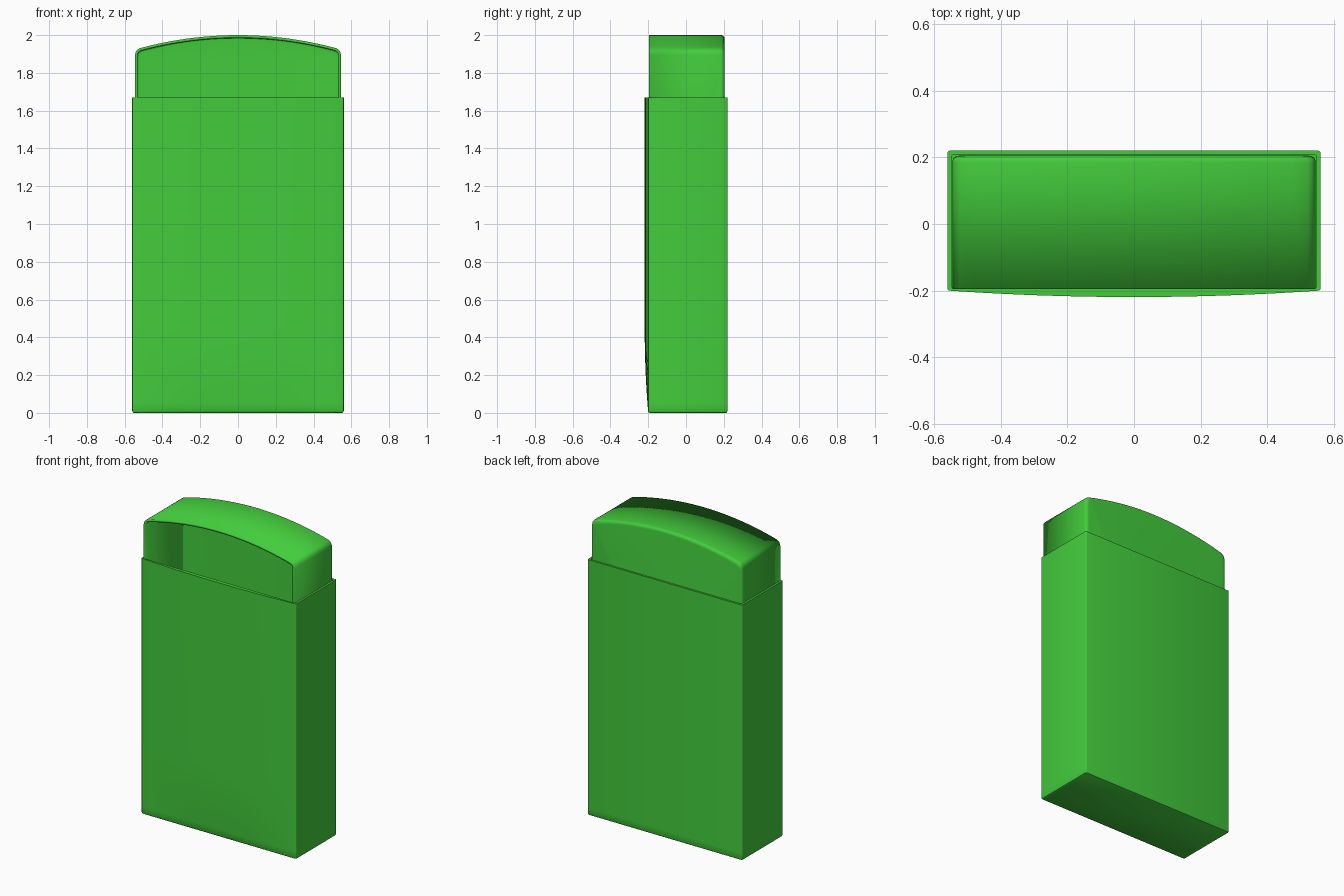
import bpy, bmesh, math

if "Cube" in bpy.data.objects:
    bpy.data.objects.remove(bpy.data.objects["Cube"])

green = bpy.data.materials.new("green")
green.diffuse_color = (0.056, 0.604, 0.045, 1)
green.use_nodes = True
green.node_tree.nodes["Principled BSDF"].inputs["Base Color"].default_value = green.diffuse_color


def finish(bm, name):
    bmesh.ops.recalc_face_normals(bm, faces=bm.faces)
    me = bpy.data.meshes.new(name)
    bm.to_mesh(me)
    bm.free()
    ob = bpy.data.objects.new(name, me)
    bpy.context.collection.objects.link(ob)
    me.materials.append(green)
    bpy.ops.object.select_all(action='DESELECT')
    ob.select_set(True)
    bpy.context.view_layer.objects.active = ob
    bpy.ops.object.shade_smooth_by_angle(angle=math.radians(35))
    return ob


def ring(hx, y0, y1, r, bulge):
    """Rounded rectangle whose front edge bows outwards."""
    pts = []
    for cx, cy, a0 in ((hx - r, y0 + r, -90), (hx - r, y1 - r, 0),
                       (r - hx, y1 - r, 90), (r - hx, y0 + r, 180)):
        for k in range(4):
            a = math.radians(a0 + 30 * k)
            pts.append((cx + r * math.cos(a), cy + r * math.sin(a)))
    n = 20
    w = hx - r
    for k in range(1, n):
        t = -1 + 2 * k / n
        pts.append((w * t, y0 - bulge * (1 - t * t)))
    return pts


# Body: hollow box, open at the top, with a gently bowed front
bm = bmesh.new()
sections = [(0, ring(0.552, -0.192, 0.212, 0.008, 0)),
            (0.003, ring(0.557, -0.197, 0.217, 0.008, 0))]
for z in [0.01, 0.05, 0.1, 0.15, 0.2, 0.26, 0.32, 0.38, 0.45, 1.67]:
    f = 1 - max(0, 1 - z / 0.45) ** 2
    sections.append((z, ring(0.56, -0.2, 0.22, 0.008, 0.019 * f)))
inner = ring(0.547, -0.193, 0.208, 0.008, 0)
sections += [(1.67, inner), (0.015, inner)]
loops = [[bm.verts.new((x, y, z)) for x, y in pts] for z, pts in sections]
for a, b in zip(loops, loops[1:]):
    for i in range(len(a)):
        j = (i + 1) % len(a)
        bm.faces.new((a[i], a[j], b[j], b[i]))
bm.faces.new(loops[0])
bm.faces.new(loops[-1])
finish(bm, "body")

# Hood: arched liner standing in the body, open at the front
bm = bmesh.new()
half = [(0.545, 0.02), (0.545, 1.895), (0.542, 1.91), (0.535, 1.921), (0.522, 1.93)]
half += [(0.52 * k / 12, 2.0 - 0.069 * (k / 12) ** 2) for k in range(11, 0, -1)]
profile = half + [(0, 2.0)] + [(-x, z) for x, z in reversed(half)]
# depth rows: front edge, then a rounded turn into the back wall
rows = [(-0.195, 0)]
R = 0.02
for k in range(6):
    a = math.radians(18 * k)
    rows.append((0.205 - R + R * math.sin(a), R * (1 - math.cos(a))))
grid = []
for y, inset in rows:
    s = 1 - inset / 0.545
    grid.append([bm.verts.new((x * s, y, z - (inset if z > 0.1 else 0)))
                 for x, z in profile])
for a, b in zip(grid, grid[1:]):
    for i in range(len(a)):
        j = (i + 1) % len(a)
        bm.faces.new((a[i], a[j], b[j], b[i]))
bm.faces.new(grid[-1])
hood = finish(bm, "hood")
mod = hood.modifiers.new("wall", 'SOLIDIFY')
mod.thickness = 0.015
mod.offset = -1
